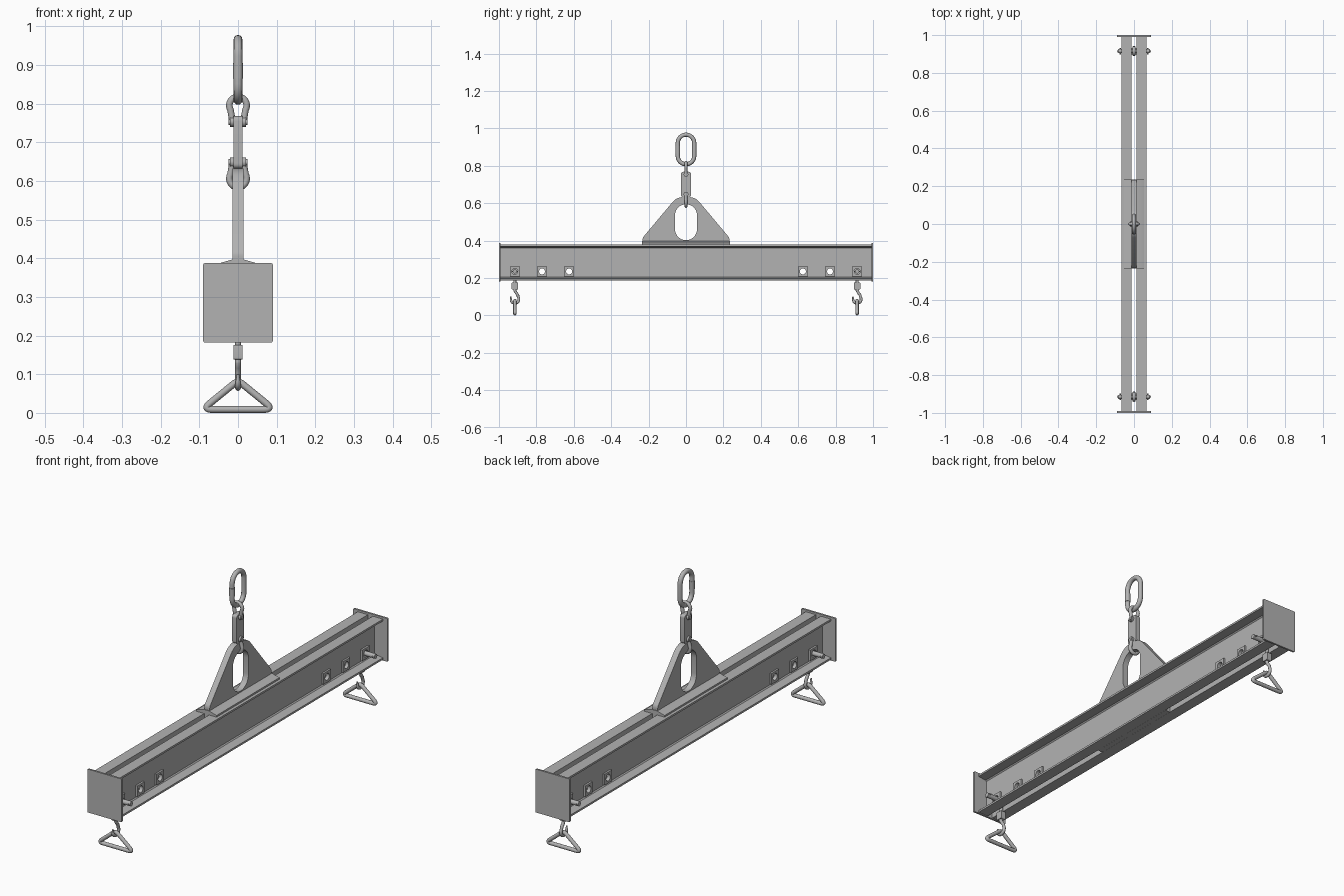
import bpy
import math
from mathutils import Matrix, Vector

if "Cube" in bpy.data.objects:
    bpy.data.objects.remove(bpy.data.objects["Cube"], do_unlink=True)

steel = bpy.data.materials.new("grey_steel")
steel.use_nodes = True
steel.diffuse_color = (0.45, 0.45, 0.45, 1)
steel.node_tree.nodes["Principled BSDF"].inputs["Base Color"].default_value = (0.45, 0.45, 0.45, 1)

# Curve planes: local xy of the outline mapped into the world
YZ = Matrix(((0, 0, 1, 0), (1, 0, 0, 0), (0, 1, 0, 0), (0, 0, 0, 1)))
XZ = Matrix(((1, 0, 0, 0), (0, 0, -1, 0), (0, 1, 0, 0), (0, 0, 0, 1)))


def finish(name, curve, matrix):
    """Turn a curve into a named mesh object with sharp edges kept."""
    temp = bpy.data.objects.new("temp", curve)
    bpy.context.scene.collection.objects.link(temp)
    bpy.context.view_layer.update()
    graph = bpy.context.evaluated_depsgraph_get()
    mesh = bpy.data.meshes.new_from_object(temp.evaluated_get(graph))
    bpy.data.objects.remove(temp)
    bpy.data.curves.remove(curve)
    mesh.transform(matrix)
    mesh.name = name
    mesh.materials.clear()
    mesh.materials.append(steel)
    for poly in mesh.polygons:
        poly.use_smooth = True
    mesh.set_sharp_from_angle(angle=math.radians(35))
    obj = bpy.data.objects.new(name, mesh)
    bpy.context.scene.collection.objects.link(obj)
    return obj


def add_spline(curve, points, cyclic, radii=None):
    spline = curve.splines.new("POLY")
    spline.points.add(len(points) - 1)
    for i, p in enumerate(points):
        spline.points[i].co = (p[0], p[1], p[2] if len(p) > 2 else 0, 1)
        if radii:
            spline.points[i].radius = radii[i]
    spline.use_cyclic_u = cyclic


def plate(name, outlines, low, high, plane=YZ):
    """Flat plate between two depths; further outlines are holes."""
    curve = bpy.data.curves.new(name, "CURVE")
    curve.dimensions = "2D"
    curve.fill_mode = "BOTH"
    curve.extrude = (high - low) / 2
    for outline in outlines:
        add_spline(curve, outline, True)
    return finish(name, curve, plane @ Matrix.Translation((0, 0, (low + high) / 2)))


def tube(name, points, radius, cyclic=False, matrix=Matrix(), radii=None):
    curve = bpy.data.curves.new(name, "CURVE")
    curve.dimensions = "3D"
    curve.bevel_depth = radius
    curve.bevel_resolution = 4
    curve.use_fill_caps = not cyclic
    add_spline(curve, points, cyclic, radii)
    return finish(name, curve, matrix)


def box_outline(a0, a1, b0, b1):
    return [(a0, b0), (a1, b0), (a1, b1), (a0, b1)]


def arc(ca, cb, r, start, end, n=16):
    return [(ca + r * math.cos(math.radians(start + (end - start) * i / n)),
             cb + r * math.sin(math.radians(start + (end - start) * i / n))) for i in range(n + 1)]


def slot(ca, low, high, r):
    return arc(ca, high - r, r, 0, 180) + arc(ca, low + r, r, 180, 360)


def circle(ca, cb, r):
    return arc(ca, cb, r, 0, 360, 24)[:-1]


def rounded(corners, setbacks, n=6):
    """Polygon with each corner rounded by its setback."""
    out = []
    for i, c in enumerate(corners):
        p, d = Vector(c), setbacks[i]
        a = p + (Vector(corners[i - 1]) - p).normalized() * d
        b = p + (Vector(corners[(i + 1) % len(corners)]) - p).normalized() * d
        for k in range(n + 1 if d else 1):
            t = k / n
            out.append(tuple(a * (1 - t) ** 2 + p * 2 * t * (1 - t) + b * t * t))
    return out


HOLES = [s * y for s in (-1, 1) for y in (0.625, 0.77, 0.915)]
HOLE_Z = 0.235

# Two back-to-back channels with a gap between the webs
for s, side in ((1, "left"), (-1, "right")):
    lo, hi = sorted((s * 0.013, s * 0.021))
    plate(side + "_web", [box_outline(-0.991, 0.991, 0.19, 0.374)]
          + [circle(y, HOLE_Z, 0.016) for y in HOLES], lo, hi)
    for part, z, d in (("top", 0.378, -1), ("bottom", 0.186, 1)):
        profile = [(s * 0.013, z), (s * 0.066, z), (s * 0.066, z + d * 0.009),
                   (s * 0.026, z + d * 0.014), (s * 0.02, z + d * 0.02), (s * 0.013, z + d * 0.02)]
        plate(side + "_" + part + "_flange", [profile], -0.991, 0.991, XZ)
    # Square reinforcing pads around the pin holes
    lo, hi = sorted((s * 0.021, s * 0.03))
    for y in HOLES:
        plate(side + "_hole_pad", [box_outline(y - 0.027, y + 0.027, HOLE_Z - 0.026, HOLE_Z + 0.026),
                                   circle(y, HOLE_Z, 0.016)], lo, hi)

# End plates
for s, name in ((-1, "front_end_plate"), (1, "back_end_plate")):
    lo, hi = sorted((s * 0.991, s * 1.0))
    plate(name, [rounded(box_outline(-0.09, 0.09, 0.182, 0.387), [0.004] * 4, 3)], -hi, -lo, XZ)

# Lifting lug, its sloped foot and the tongue between the channels
lug = rounded([(-0.232, 0.386), (0.232, 0.386), (0.232, 0.415), (0.05, 0.632),
               (-0.05, 0.632), (-0.232, 0.415)], [0, 0, 0.01, 0.034, 0.034, 0.01])
plate("lifting_lug", [lug, slot(0, 0.402, 0.594, 0.059)], -0.014, 0.014)
plate("lug_tongue", [box_outline(-0.232, 0.232, 0.186, 0.388)], -0.0125, 0.0125)
plate("lug_foot", [[(-0.052, 0.378), (0.052, 0.378), (0.052, 0.386), (0.014, 0.397),
                    (-0.014, 0.397), (-0.052, 0.386)]], -0.235, 0.235, XZ)

# Bow shackles joining the lug, the connector and the master link
for name, z, d in (("lower", 0.606, 1), ("upper", 0.795, -1)):
    bow = [(-0.016, z + d * 0.046), (-0.016, z + d * 0.03)]
    bow += [(a, z + d * b) for a, b in arc(0, 0, 0.0225, 150, 390)]
    bow += [(0.016, z + d * 0.03), (0.016, z + d * 0.046)]
    tube(name + "_shackle_bow", bow, 0.0085, matrix=XZ)
    pin_z = z + d * 0.042
    tube(name + "_shackle_pin", [(-0.024, 0, pin_z), (0.024, 0, pin_z)], 0.008)
    for s in (-1, 1):
        tube(name + "_shackle_eye", [(s * 0.01, 0, pin_z), (s * 0.021, 0, pin_z)], 0.013)

# Connector block between the shackles
plate("connector", [rounded(box_outline(-0.027, 0.027, 0.632, 0.768), [0.014] * 4)], -0.0115, 0.0115)

# Master link with its weld sleeve
tube("master_link", slot(0, 0.808, 0.966, 0.044), 0.0112, True, YZ)
tube("link_sleeve", [(0, -0.044, 0.865), (0, -0.044, 0.905)], 0.0127)

# Hook assemblies hung from the outermost holes
for y, name in ((-0.915, "front"), (0.915, "back")):
    place = Matrix.Translation((0, y, 0))
    tube(name + "_hook_pin", [(-0.082, y, HOLE_Z), (0.082, y, HOLE_Z)], 0.011)
    for s in (-1, 1):
        tube(name + "_pin_clip", [(s * 0.073, y - 0.018, HOLE_Z), (s * 0.073, y + 0.018, HOLE_Z)], 0.003)
    plate(name + "_hook_eye", [circle(y, HOLE_Z, 0.024)], -0.009, 0.009)
    tube(name + "_hook_stem", [(0, y, 0.225), (0, y, 0.13)], 0.008)
    plate(name + "_swivel_block", [rounded(box_outline(y - 0.017, y + 0.017, 0.138, 0.176), [0.005] * 4)],
          -0.012, 0.012)
    path = [(0, 0.142), (0.001, 0.13), (0.008, 0.119), (0.016, 0.108)]
    path += arc(0, 0.086, 0.0215, 35, -190) + [(-0.023, 0.1)]
    sizes = [1.0] * (len(path) - 5) + [0.95, 0.85, 0.75, 0.65, 0.5]
    tube(name + "_hook", path, 0.0075, matrix=place @ YZ, radii=sizes)
    triangle = rounded([(-0.092, 0.009), (0.092, 0.009), (0, 0.084)], [0.026, 0.026, 0.016], 8)
    tube(name + "_triangle_link", triangle, 0.009, True, place @ XZ)
